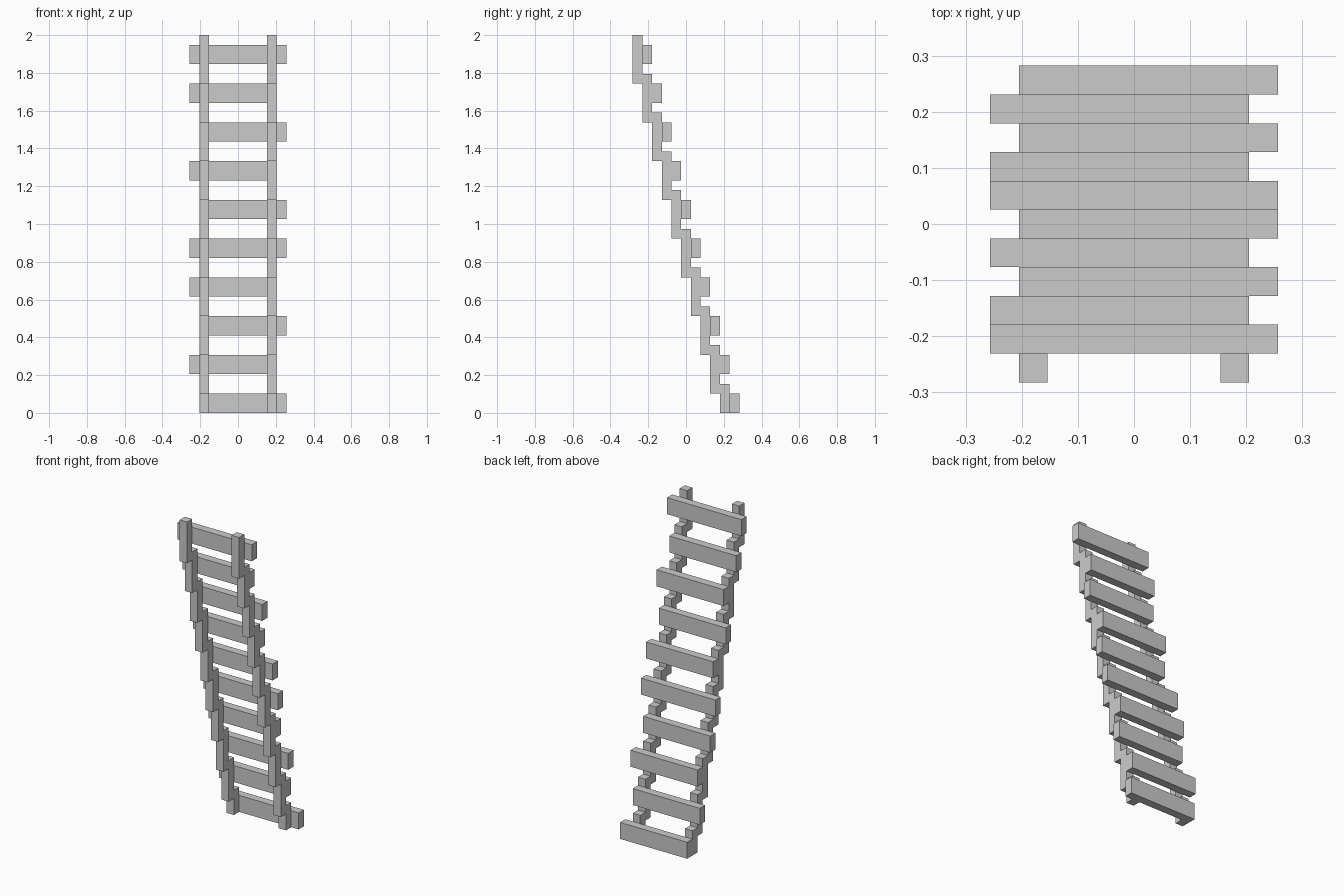
import bpy
import bmesh

if "Cube" in bpy.data.objects:
    bpy.data.objects.remove(bpy.data.objects["Cube"])

U = 2 / 39        # one block unit
STEPS = 10


def finish(bm, name):
    bmesh.ops.recalc_face_normals(bm, faces=bm.faces)
    mesh = bpy.data.meshes.new(name)
    bm.to_mesh(mesh)
    bm.free()
    obj = bpy.data.objects.new(name, mesh)
    bpy.context.collection.objects.link(obj)
    return obj


def extrude_x(name, profile, x0, x1):
    """Extrude a (y, z) profile from x0 to x1, all in block units."""
    bm = bmesh.new()
    face = bm.faces.new([bm.verts.new((x0 * U, y * U, z * U)) for y, z in profile])
    result = bmesh.ops.extrude_face_region(bm, geom=[face], use_keep_orig=True)
    verts = [v for v in result["geom"] if isinstance(v, bmesh.types.BMVert)]
    bmesh.ops.translate(bm, verts=verts, vec=((x1 - x0) * U, 0, 0))
    return finish(bm, name)


def bottom(k):
    return max(0, 4 * k - 2)


def top(k):
    return 4 * k + 3


# Stepped side rails: front edge going up, back edge coming down
front, back = [], []
for k in range(STEPS):
    y = 3.5 - k
    front += [(y, bottom(k)), (y, bottom(k + 1) if k < STEPS - 1 else top(k))]
for k in reversed(range(STEPS)):
    y = 4.5 - k
    back += [(y, top(k)), (y, top(k - 1) if k else 0)]
extrude_x("left_rail", front + back, -4, -3)
extrude_x("right_rail", front + back, 3, 4)

# Rungs on the back of the rails; the letter tells which end overhangs
for k, overhang in enumerate("RLRLBRLRLB"):
    y, z = 4.5 - k, 4 * k
    x0 = -4 if overhang == "R" else -5
    x1 = 4 if overhang == "L" else 5
    extrude_x(f"rung_{k + 1}", [(y, z), (y + 1, z), (y + 1, z + 2), (y, z + 2)], x0, x1)
